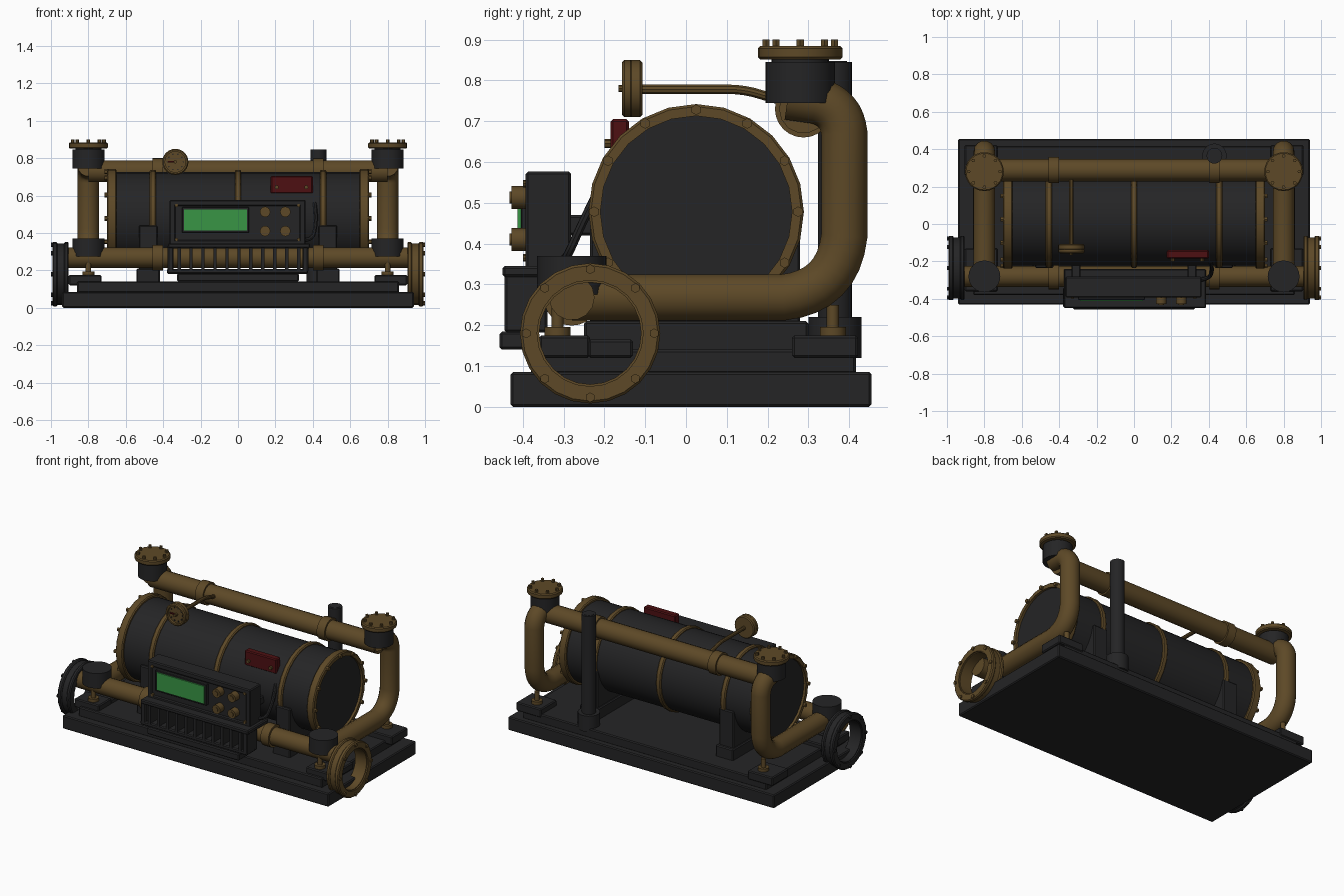
import bpy, bmesh, math
from mathutils import Vector, Matrix

if "Cube" in bpy.data.objects:
    bpy.data.objects.remove(bpy.data.objects["Cube"])


def material(name, rgb):
    m = bpy.data.materials.new(name)
    m.use_nodes = True
    m.diffuse_color = (*rgb, 1)
    bsdf = m.node_tree.nodes["Principled BSDF"]
    bsdf.inputs["Base Color"].default_value = (*rgb, 1)
    bsdf.inputs["Roughness"].default_value = 0.7
    return m


DARK = material("dark iron", (0.018, 0.018, 0.019))
BRASS = material("aged brass", (0.11, 0.066, 0.02))
RED = material("deep red", (0.075, 0.005, 0.006))
GREEN = material("screen green", (0.04, 0.30, 0.06))
AXES = {"x": Vector((1, 0, 0)), "y": Vector((0, 1, 0)), "z": Vector((0, 0, 1))}


def add(name, mesh, mat, smooth=True):
    obj = bpy.data.objects.new(name, mesh)
    bpy.context.collection.objects.link(obj)
    mesh.materials.clear()
    mesh.materials.append(mat)
    if smooth:
        bpy.ops.object.select_all(action="DESELECT")
        obj.select_set(True)
        bpy.context.view_layer.objects.active = obj
        bpy.ops.object.shade_smooth_by_angle(angle=math.radians(35))
    return obj


def from_bmesh(name, bm, mat, smooth=True):
    bmesh.ops.recalc_face_normals(bm, faces=bm.faces)
    mesh = bpy.data.meshes.new(name)
    bm.to_mesh(mesh)
    bm.free()
    return add(name, mesh, mat, smooth)


def box(name, x, y, z, mat=DARK, bevel=0.006):
    """Box from its (min, max) range on each axis."""
    bm = bmesh.new()
    bmesh.ops.create_cube(bm, size=1)
    for v in bm.verts:
        v.co = [lo + (hi - lo) * (c + 0.5) for c, (lo, hi) in zip(v.co, (x, y, z))]
    if bevel:
        bmesh.ops.bevel(bm, geom=bm.edges[:], offset=bevel, segments=1, affect="EDGES")
    return from_bmesh(name, bm, mat, False)


def lathe(name, profile, centre, axis, mat, closed=False, steps=24):
    """Spin (radius, height) points about an axis through centre."""
    bm = bmesh.new()
    verts = [bm.verts.new((r, 0, h)) for r, h in profile]
    edges = [bm.edges.new(p) for p in zip(verts, verts[1:])]
    if closed:
        edges.append(bm.edges.new((verts[-1], verts[0])))
    bmesh.ops.spin(bm, geom=verts + edges, axis=(0, 0, 1), cent=(0, 0, 0),
                   angle=math.tau, steps=steps, use_duplicate=False)
    bmesh.ops.remove_doubles(bm, verts=bm.verts, dist=0.0001)
    rot = AXES["z"].rotation_difference(AXES[axis]).to_matrix().to_4x4()
    bm.transform(Matrix.Translation(centre) @ rot)
    return from_bmesh(name, bm, mat)


def rod(name, centre, axis, r, lo, hi, mat, steps=24):
    """Solid cylinder spanning lo..hi along the axis from centre."""
    return lathe(name, [(0, lo), (r, lo), (r, hi), (0, hi)], centre, axis, mat, steps=steps)


def ring(name, centre, axis, r_in, r_out, lo, hi, mat):
    c = min(0.006, (hi - lo) / 4)
    pts = [(r_in, lo), (r_out - c, lo), (r_out, lo + c), (r_out, hi - c), (r_out - c, hi), (r_in, hi)]
    return lathe(name, pts, centre, axis, mat, True)


def bolts(name, centre, axis, radius, count, size, lo, hi, mat=BRASS):
    rot = AXES["z"].rotation_difference(AXES[axis])
    for i in range(count):
        a = math.tau * i / count
        off = rot @ Vector((radius * math.cos(a), radius * math.sin(a), 0))
        rod(name, Vector(centre) + off, axis, size, lo, hi, mat, 6)


def pipe(name, points, r, mat, bend=0.0, res=5):
    """Round tube along a path with rounded corners."""
    pts = [Vector(p) for p in points]
    path = [pts[0]]
    for a, b, c in zip(pts, pts[1:], pts[2:]):
        d = min(bend, (a - b).length * 0.49, (c - b).length * 0.49)
        p, q = b + (a - b).normalized() * d, b + (c - b).normalized() * d
        for i in range(9):
            t = i / 8
            path.append(p * (1 - t) ** 2 + b * 1.6 * t * (1 - t) + (p + q) * 0.2 * t * (1 - t) + q * t ** 2)
    path.append(pts[-1])
    cu = bpy.data.curves.new(name, "CURVE")
    cu.dimensions = "3D"
    cu.bevel_depth, cu.bevel_resolution, cu.use_fill_caps = r, res, True
    sp = cu.splines.new("POLY")
    sp.points.add(len(path) - 1)
    for sp_pt, co in zip(sp.points, path):
        sp_pt.co = (*co, 1)
    tmp = bpy.data.objects.new(name, cu)
    bpy.context.collection.objects.link(tmp)
    mesh = bpy.data.meshes.new_from_object(tmp.evaluated_get(bpy.context.evaluated_depsgraph_get()))
    bpy.data.objects.remove(tmp)
    return add(name, mesh, mat)


# Base plates
box("base", (-0.94, 0.94), (-0.43, 0.455), (0, 0.085))
box("deck", (-0.86, 0.86), (-0.38, 0.417), (0.08, 0.14))

# Tank with end rings and bands
TANK = (0, 0.025, 0.478)
rod("tank", TANK, "x", 0.247, -0.685, 0.685, DARK, 32)
for x in (-0.455, 0, 0.455):
    ring("tank_band", TANK, "x", 0.24, 0.259, x - 0.017, x + 0.017, BRASS)
for s in (-1, 1):
    lo, hi = sorted((s * 0.65, s * 0.70))
    ring("end_ring", TANK, "x", 0.235, 0.264, lo, hi, BRASS)
    lo, hi = sorted((s * 0.69, s * 0.714))
    bolts("end_ring_bolt", TANK, "x", 0.25, 12, 0.013, lo, hi)
    # Cradles
    lo, hi = sorted((s * 0.43, s * 0.53))
    box("cradle", (lo, hi), (-0.235, 0.28), (0.12, 0.44))
    box("cradle_foot", (lo - 0.012, hi + 0.012), (-0.25, 0.30), (0.12, 0.21))

# Long pipes and couplings
pipe("upper_pipe", [(-0.8, 0.288, 0.73), (0.8, 0.288, 0.73)], 0.06, BRASS)
pipe("lower_pipe", [(-0.92, -0.28, 0.268), (0.92, -0.28, 0.268)], 0.056, BRASS)
for x in (-0.43, 0.43):
    rod("upper_coupling", (x, 0.288, 0.73), "x", 0.07, -0.028, 0.028, BRASS)
    rod("lower_coupling", (x, -0.28, 0.268), "x", 0.069, -0.028, 0.028, BRASS)

# Side pipes, valves and end wheels
for s in (-1, 1):
    x = s * 0.80
    pipe("side_pipe", [(x, -0.28, 0.268), (x, 0.388, 0.268), (x, 0.388, 0.74), (x, 0.25, 0.76)],
         0.058, BRASS, 0.15)
    rod("front_cap", (x, -0.28, 0), "z", 0.085, 0.275, 0.37, DARK)
    rod("valve_body", (x, 0.28, 0), "z", 0.085, 0.745, 0.845, DARK)
    rod("valve_neck", (x, 0.28, 0), "z", 0.07, 0.84, 0.856, DARK)
    ring("valve_flange", (x, 0.28, 0), "z", 0.0, 0.104, 0.851, 0.884, BRASS)
    bolts("valve_bolt", (x, 0.28, 0), "z", 0.084, 8, 0.01, 0.88, 0.90)
    # Corner pads with feet
    lo, hi = sorted((s * 0.73, s * 0.905))
    box("front_pad", (lo, hi), (-0.36, -0.235), (0.12, 0.175))
    box("front_pad_step", (lo, hi), (-0.24, -0.13), (0.12, 0.165))
    box("back_pad", (lo, hi), (0.26, 0.422), (0.12, 0.175))
    for y in (-0.315, 0.36):
        rod("foot", (x, y, 0), "z", 0.032, 0.17, 0.195, BRASS)
        rod("foot_stem", (x, y, 0), "z", 0.015, 0.19, 0.25, BRASS, 12)
    # Open end wheel
    wheel = BRASS if s > 0 else DARK
    hub = (0, -0.235, 0.18)
    for r_in, r_out, a, b in ((0.125, 0.164, 0.905, 0.985), (0.13, 0.172, 0.965, 0.993),
                              (0.13, 0.172, 0.905, 0.93)):
        lo, hi = sorted((s * a, s * b))
        ring("end_wheel", hub, "x", r_in, r_out, lo, hi, wheel)
    lo, hi = sorted((s * 0.985, s))
    bolts("end_wheel_bolt", hub, "x", 0.157, 8, 0.012, lo, hi, wheel)

# Exhaust stack
STACK = (0.43, 0.365, 0)
rod("stack", STACK, "z", 0.042, 0.14, 0.845, DARK)
rod("stack_bore", STACK, "z", 0.03, 0.84, 0.847, DARK)
rod("stack_base", STACK, "z", 0.065, 0.12, 0.22, DARK)

# Control panel
box("panel", (-0.345, 0.345), (-0.385, -0.285), (0.34, 0.575))
for z in (0.345, 0.56):
    box("panel_rim", (-0.365, 0.36), (-0.393, -0.282), (z - 0.017, z + 0.017))
for x in (-0.35, 0.345):
    box("panel_rim_side", (x - 0.016, x + 0.016), (-0.393, -0.282), (0.33, 0.577))
    for z in (0.365, 0.547):
        rod("panel_rivet", (x * 0.94, 0, z), "y", 0.009, -0.399, -0.38, BRASS, 8)
for x in (-0.31, 0.31):
    box("panel_bracket", (x - 0.025, x + 0.025), (-0.29, -0.18), (0.42, 0.47))
box("screen_frame", (-0.30, 0.06), (-0.405, -0.38), (0.402, 0.538), DARK, 0.003)
box("screen", (-0.288, 0.048), (-0.413, -0.404), (0.414, 0.526), GREEN, 0)
for x in (0.145, 0.253):
    for z in (0.41, 0.513):
        rod("knob", (x, 0, z), "y", 0.028, -0.428, -0.38, BRASS, 16)
        rod("knob_cap", (x, 0, z), "y", 0.015, -0.433, -0.42, BRASS, 12)
pipe("cable", [(0.34, -0.3, 0.36), (0.4, -0.29, 0.37), (0.42, -0.25, 0.46), (0.41, -0.2, 0.56)],
     0.011, DARK, 0.05, 2)

# Guard grille under the panel
box("grille_top", (-0.375, 0.385), (-0.45, -0.24), (0.318, 0.345))
box("grille_bottom", (-0.38, 0.375), (-0.445, -0.34), (0.182, 0.208))
box("grille_sill", (-0.325, 0.325), (-0.457, -0.36), (0.14, 0.184))
for i in range(11):
    x = -0.315 + i * 0.064
    box("grille_bar", (x - 0.009, x + 0.009), (-0.445, -0.36), (0.2, 0.325), DARK, 0)
for x in (-0.36, 0.36):
    box("grille_side", (x - 0.016, x + 0.016), (-0.445, -0.34), (0.19, 0.335))

# Pressure gauge
GAUGE = (-0.335, 0, 0.78)
ring("gauge_body", GAUGE, "y", 0.0, 0.07, -0.14, -0.107, BRASS)
ring("gauge_bezel", GAUGE, "y", 0.055, 0.07, -0.157, -0.13, BRASS)
bolts("gauge_mark", GAUGE, "y", 0.043, 10, 0.004, -0.146, -0.138, DARK)
rod("gauge_pin", GAUGE, "y", 0.009, -0.165, -0.135, BRASS, 8)
box("gauge_needle", (-0.375, -0.33), (-0.15, -0.144), (0.777, 0.785), RED, 0)
pipe("gauge_tube", [(-0.335, -0.11, 0.778), (-0.335, 0.14, 0.778), (-0.335, 0.27, 0.74)],
     0.012, BRASS, 0.03, 3)

# Warning plate
box("warning_plate", (0.175, 0.40), (-0.185, -0.14), (0.61, 0.705), RED)
for x in (0.207, 0.365):
    rod("plate_bolt", (x, 0, 0.645), "y", 0.011, -0.2, -0.13, BRASS, 8)
